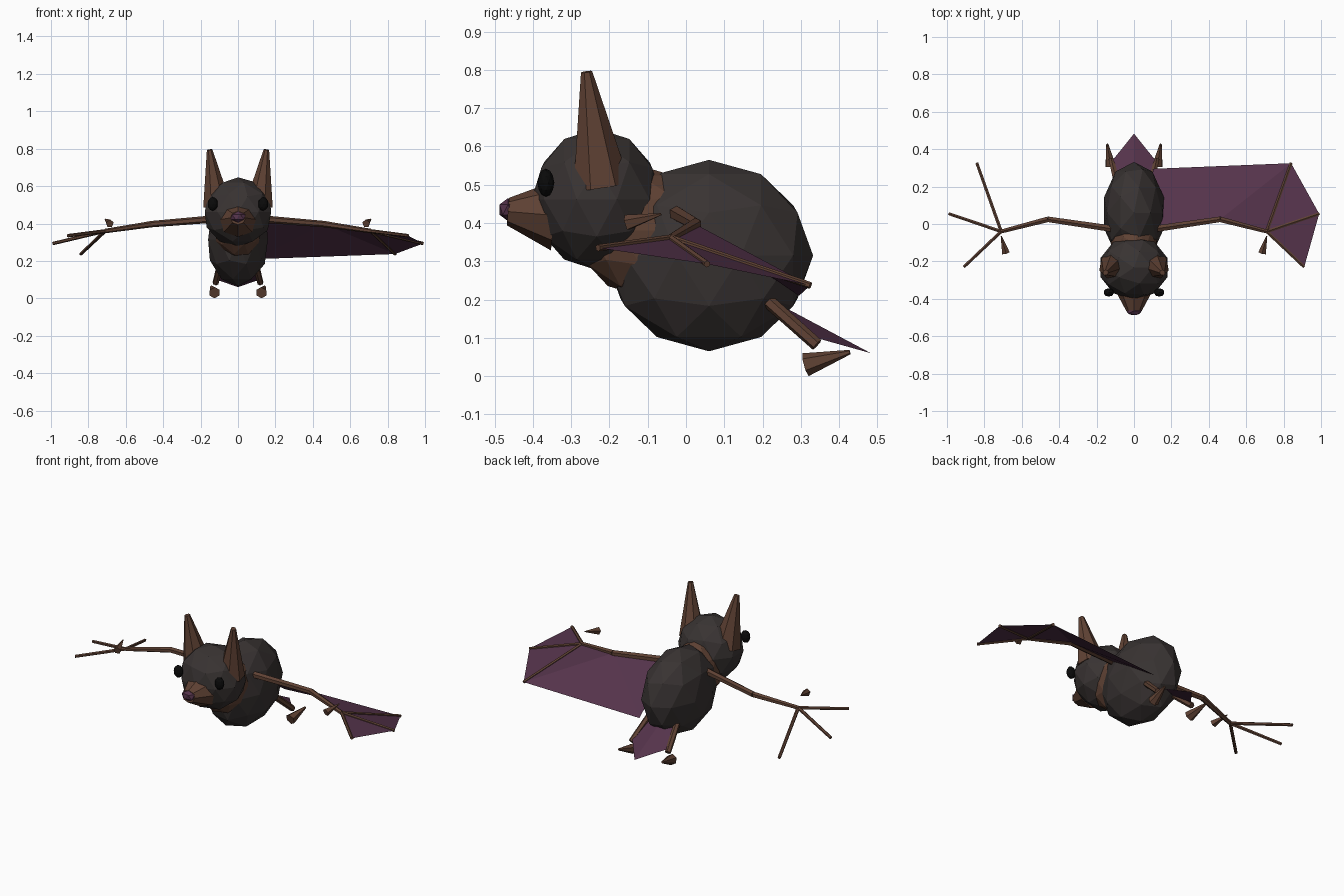
import bpy, bmesh, math
from mathutils import Vector, Matrix

if "Cube" in bpy.data.objects:
    bpy.data.objects.remove(bpy.data.objects["Cube"])


def material(name, rgb):
    m = bpy.data.materials.new(name)
    m.diffuse_color = (*rgb, 1)
    m.use_nodes = True
    m.node_tree.nodes["Principled BSDF"].inputs["Base Color"].default_value = m.diffuse_color
    return m


FUR = material("dark_fur", (0.040, 0.033, 0.032))
SKIN = material("brown_skin", (0.115, 0.054, 0.034))
MEMBRANE = material("purple_membrane", (0.090, 0.033, 0.070))
BLACK = material("eye_black", (0.003, 0.003, 0.003))


def finish(name, bm, mat):
    me = bpy.data.meshes.new(name)
    bm.to_mesh(me)
    bm.free()
    me.materials.append(mat)
    ob = bpy.data.objects.new(name, me)
    bpy.context.collection.objects.link(ob)
    return ob


def ball(name, centre, radii, mat, detail=2):
    """Faceted ellipsoid."""
    bm = bmesh.new()
    bmesh.ops.create_icosphere(bm, subdivisions=detail, radius=1,
                               matrix=Matrix.Translation(centre) @ Matrix.Diagonal((*radii, 1)))
    return finish(name, bm, mat)


def rod(name, a, b, r1, r2, mat, sides=6, widen=1.0, squash=1.0):
    """Tapered limb from a to b."""
    a, b = Vector(a), Vector(b)
    d = b - a
    bm = bmesh.new()
    m = (Matrix.Translation((a + b) / 2) @ d.to_track_quat('Z', 'Y').to_matrix().to_4x4()
         @ Matrix.Diagonal((widen, squash, 1, 1)))
    bmesh.ops.create_cone(bm, cap_ends=True, segments=sides, radius1=r1, radius2=r2,
                          depth=d.length, matrix=m)
    return finish(name, bm, mat)


def sheet(name, points, faces, mat):
    bm = bmesh.new()
    v = [bm.verts.new(p) for p in points]
    for f in faces:
        bm.faces.new([v[i] for i in f])
    return finish(name, bm, mat)


# Body, neck and head
ball("body", (0, 0.06, 0.315), (0.168, 0.272, 0.25), FUR)
ball("neck", (0, -0.12, 0.38), (0.13, 0.168, 0.17), SKIN)
ball("head", (0, -0.233, 0.462), (0.187, 0.17, 0.185), FUR)

# Snout and nose
rod("muzzle", (0, -0.345, 0.42), (0, -0.465, 0.43), 0.092, 0.036, SKIN, sides=8, widen=1.15)
ball("nose", (0, -0.465, 0.435), (0.045, 0.026, 0.03), MEMBRANE, 1)

# Wing joints on the +x side
shoulder, elbow, wrist = (0.12, -0.025, 0.425), (0.46, 0.025, 0.397), (0.71, -0.04, 0.36)
tips = [(0.84, 0.325, 0.237), (0.99, 0.055, 0.293), (0.91, -0.23, 0.335)]

for side, s in (("right", 1), ("left", -1)):
    def P(p):
        return (p[0] * s, p[1], p[2])

    # Ear and eye
    rod(side + "_ear", P((0.113, -0.222, 0.50)), P((0.152, -0.26, 0.795)),
        0.08, 0.016, SKIN, sides=7, widen=0.9)
    ball(side + "_eye", P((0.135, -0.366, 0.505)), (0.028, 0.022, 0.037), BLACK)

    # Arm and fingers
    rod(side + "_upper_arm", P(shoulder), P(elbow), 0.02, 0.017, SKIN)
    rod(side + "_forearm", P(elbow), P(wrist), 0.017, 0.012, SKIN)
    for i, t in enumerate(tips):
        rod(f"{side}_finger_{i + 1}", P(wrist), P(t), 0.01, 0.009, SKIN)
    rod(side + "_thumb_claw", P((0.685, -0.155, 0.40)), P((0.71, -0.065, 0.423)),
        0.022, 0.003, SKIN, sides=5)

    # Leg and foot
    rod(side + "_leg", P((0.09, 0.21, 0.20)), P((0.12, 0.342, 0.082)), 0.018, 0.017, SKIN)
    rod(side + "_foot", P((0.125, 0.312, 0.03)), P((0.143, 0.428, 0.063)),
        0.031, 0.006, SKIN, sides=6)

# Wing skin, on one side only
sheet("wing_membrane",
      [shoulder, elbow, wrist, *tips, (0.10, 0.295, 0.21)],
      [(0, 6, 1), (1, 6, 3), (1, 3, 2), (2, 3, 4), (2, 4, 5)][:], MEMBRANE)

# Tail skin stretched between the legs
sheet("tail_membrane",
      [(0, 0.22, 0.20), (0, 0.483, 0.06), (0.09, 0.21, 0.19), (0.115, 0.34, 0.10),
       (-0.09, 0.21, 0.19), (-0.115, 0.34, 0.10)],
      [(0, 2, 3), (0, 3, 1), (0, 5, 4), (0, 1, 5)], MEMBRANE)

# Faces of both skins point upward
for n in ("wing_membrane", "tail_membrane"):
    me = bpy.data.objects[n].data
    bm = bmesh.new()
    bm.from_mesh(me)
    bmesh.ops.reverse_faces(bm, faces=[f for f in bm.faces if f.normal.z < 0])
    bm.to_mesh(me)
    bm.free()
